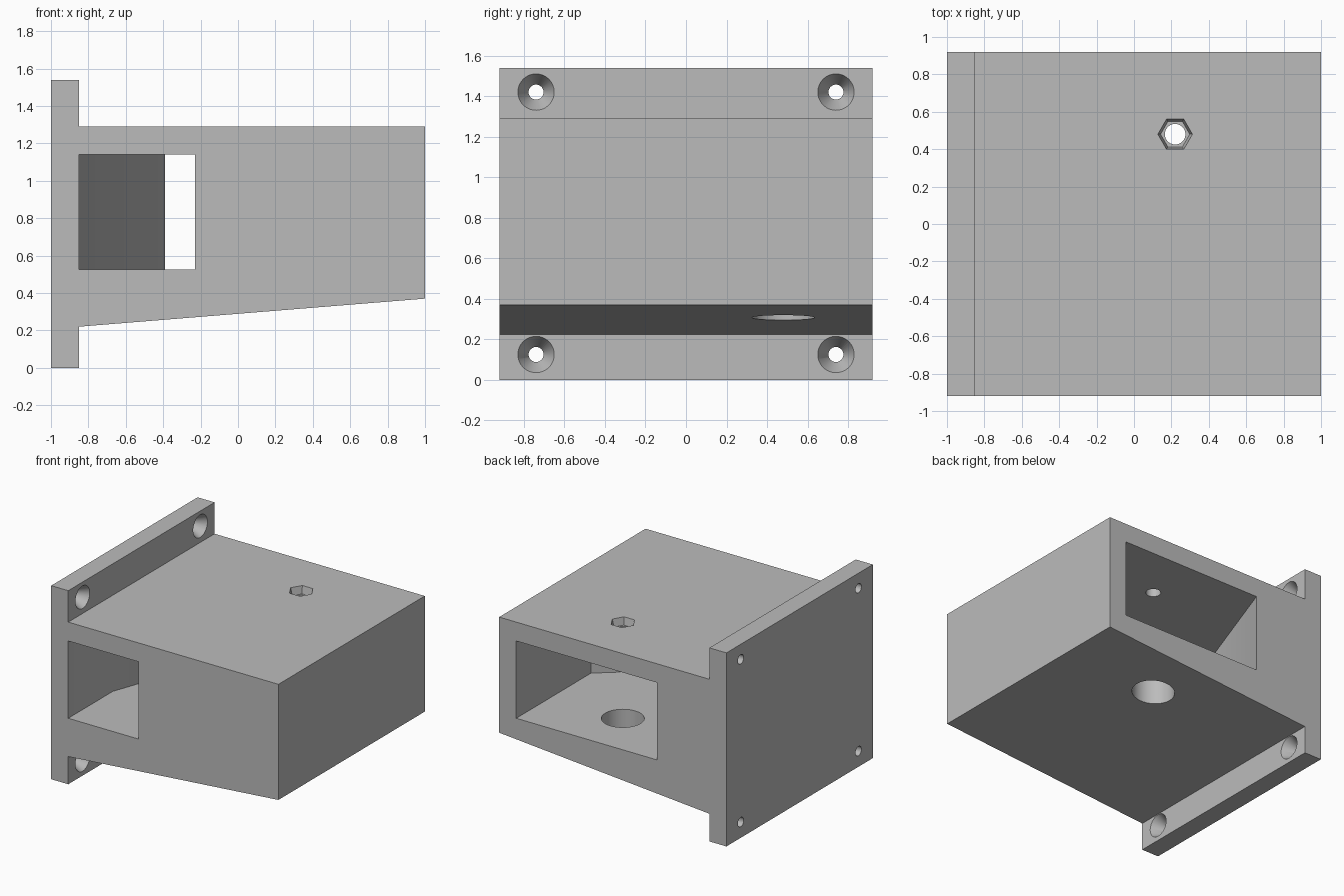
import bpy
import bmesh
from math import radians
from mathutils import Matrix, Vector

cube = bpy.data.objects.get("Cube")
if cube:
    bpy.data.objects.remove(cube, do_unlink=True)

# One plain grey for the whole part
grey = bpy.data.materials.new("plain_grey")
grey.use_nodes = True
colour = (0.5, 0.5, 0.5, 1)
grey.diffuse_color = colour
grey.node_tree.nodes["Principled BSDF"].inputs["Base Color"].default_value = colour


def finish(bm, name):
    bmesh.ops.recalc_face_normals(bm, faces=bm.faces[:])
    mesh = bpy.data.meshes.new(name)
    bm.to_mesh(mesh)
    bm.free()
    mesh.materials.append(grey)
    obj = bpy.data.objects.new(name, mesh)
    bpy.context.collection.objects.link(obj)
    return obj


def prism(name, points, axis, low, high):
    """Extrude a 2D outline along y (outline in xz) or z (outline in xy)."""
    bm = bmesh.new()
    place = (lambda a, b: (a, low, b)) if axis == "y" else (lambda a, b: (a, b, low))
    face = bm.faces.new([bm.verts.new(place(a, b)) for a, b in points])
    out = bmesh.ops.extrude_face_region(bm, geom=[face])
    moved = [v for v in out["geom"] if isinstance(v, bmesh.types.BMVert)]
    step = Vector((0, high - low, 0) if axis == "y" else (0, 0, high - low))
    bmesh.ops.translate(bm, verts=moved, vec=step)
    return finish(bm, name)


def cone(name, start, end, r_start, r_end, sides=48):
    """Cylinder or cone running between two points."""
    start, end = Vector(start), Vector(end)
    way = end - start
    turn = way.to_track_quat("Z", "Y").to_matrix().to_4x4()
    bm = bmesh.new()
    bmesh.ops.create_cone(bm, cap_ends=True, segments=sides, radius1=r_start,
                          radius2=r_end, depth=way.length,
                          matrix=Matrix.Translation((start + end) / 2) @ turn)
    return finish(bm, name)


def cut(target, cutter):
    mod = target.modifiers.new(cutter.name, "BOOLEAN")
    mod.operation = "DIFFERENCE"
    mod.solver = "EXACT"
    mod.object = cutter
    cutter.hide_render = True
    bpy.context.view_layer.objects.active = target
    bpy.ops.object.modifier_apply(modifier=mod.name)
    bpy.data.objects.remove(cutter, do_unlink=True)


# Block with mounting flange and sloping underside
D = 0.92
FACE = -0.85
housing = prism("flanged_duct_housing", [
    (-1, 0), (FACE, 0), (FACE, 0.22), (1, 0.37),
    (1, 1.29), (FACE, 1.29), (FACE, 1.54), (-1, 1.54)], "y", -D, D)

# Duct that widens from the front opening to the back opening
cut(housing, prism("duct_cutter", [
    (FACE, -1), (-0.23, -1), (-0.23, -D), (0.85, -0.02),
    (0.85, 1), (-0.39, 1), (-0.39, D), (FACE, -0.36)], "z", 0.525, 1.14))

# Access hole in the floor, bolt hole and nut pocket in the roof
X, Y = 0.22, 0.48
cut(housing, cone("access_cutter", (X, Y, 0.1), (X, Y, 0.7), 0.155, 0.155))
cut(housing, cone("bolt_cutter", (X, Y, 1), (X, Y, 1.4), 0.055, 0.055))
pocket = cone("nut_cutter", (X, Y, 1.23), (X, Y, 1.30), 0.078, 0.095, 6)
# Put two corners of the pocket on the x axis
spin = Matrix.Translation((X, Y, 0)) @ Matrix.Rotation(radians(30), 4, "Z") \
    @ Matrix.Translation((-X, -Y, 0))
first = pocket.data.vertices[0].co
if abs(first.y - Y) > 0.001 and abs(first.x - X) < 0.001:
    pocket.data.transform(spin)
cut(housing, pocket)

# Countersunk screw holes in the flange corners
for y in (-0.74, 0.74):
    for z in (0.125, 1.42):
        cut(housing, cone("screw_cutter", (-1.1, y, z), (-0.8, y, z), 0.037, 0.037))
        cut(housing, cone("sink_cutter", (FACE - 0.1, y, z), (FACE + 0.01, y, z),
                          0.037, 0.095))

# Smooth holes, crisp edges
bpy.ops.object.select_all(action="DESELECT")
housing.select_set(True)
bpy.context.view_layer.objects.active = housing
bpy.ops.object.shade_smooth_by_angle(angle=radians(25))
